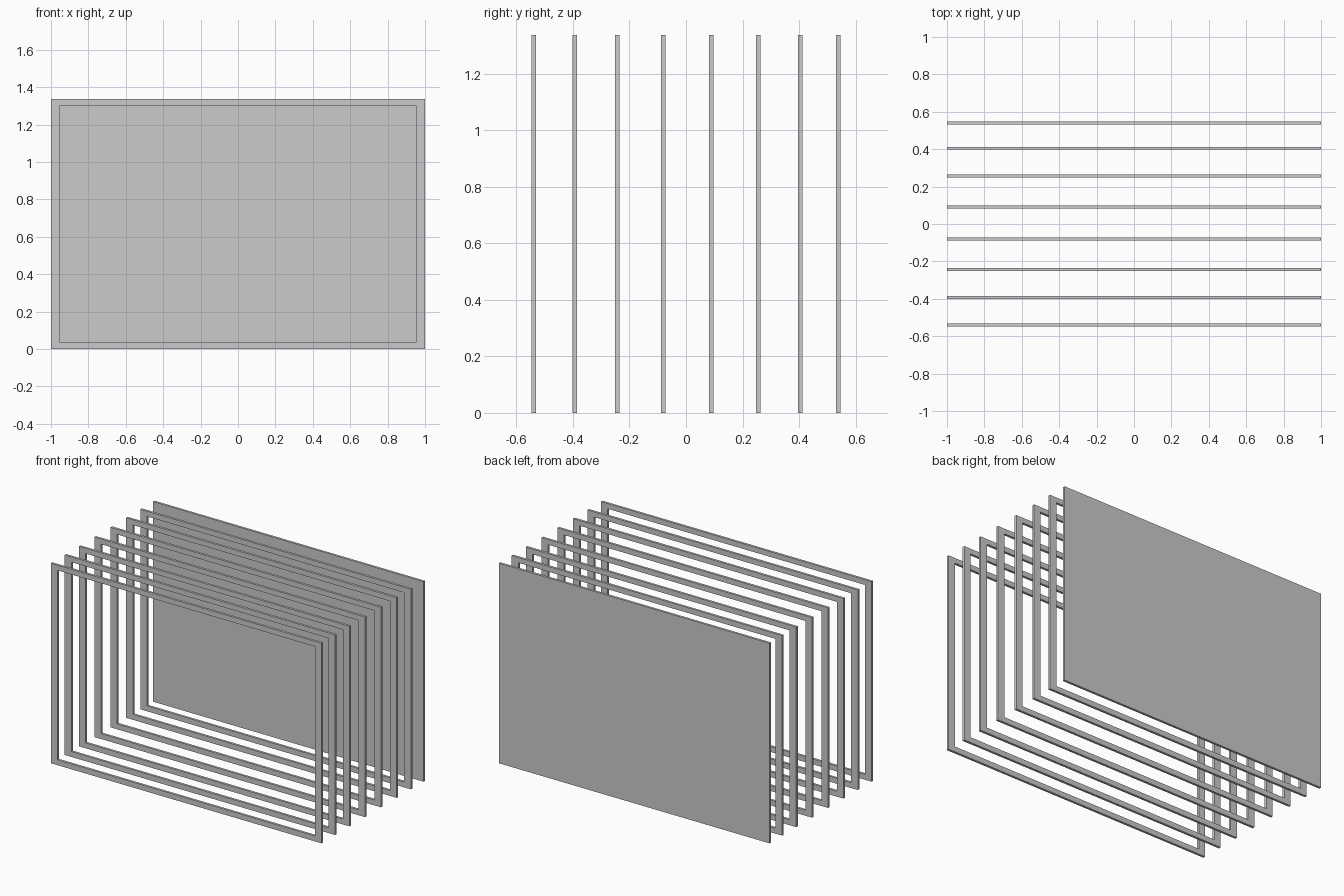
import bpy, bmesh

if "Cube" in bpy.data.objects:
    bpy.data.objects.remove(bpy.data.objects["Cube"])

W, H, T = 1.0, 1.337, 0.016          # half width, height, thickness
IW, Z0, Z1 = 0.951, 0.036, 1.302     # opening half width, bottom, top


def make_object(name, bm):
    bmesh.ops.recalc_face_normals(bm, faces=bm.faces)
    mesh = bpy.data.meshes.new(name)
    bm.to_mesh(mesh)
    bm.free()
    obj = bpy.data.objects.new(name, mesh)
    bpy.context.collection.objects.link(obj)


def extrude_back(bm):
    res = bmesh.ops.extrude_face_region(bm, geom=bm.faces[:], use_keep_orig=True)
    verts = [g for g in res["geom"] if isinstance(g, bmesh.types.BMVert)]
    bmesh.ops.translate(bm, verts=verts, vec=(0, T, 0))


def rectangle(bm, half_w, low, high, y):
    return [bm.verts.new((x, y, z)) for x, z in
            ((-half_w, low), (half_w, low), (half_w, high), (-half_w, high))]


def panel(name, y, opening):
    bm = bmesh.new()
    outer = rectangle(bm, W, 0, H, y - T / 2)
    if opening:
        inner = rectangle(bm, IW, Z0, Z1, y - T / 2)
        for i in range(4):
            j = (i + 1) % 4
            bm.faces.new((outer[i], outer[j], inner[j], inner[i]))
    else:
        bm.faces.new(outer)
    extrude_back(bm)
    make_object(name, bm)


# Row of open frames, front to back
for n, y in enumerate((-0.539, -0.394, -0.243, -0.080, 0.090, 0.256, 0.405), 1):
    panel(f"open_frame_{n}", y, True)

# Solid backing board
panel("back_panel", 0.539, False)
